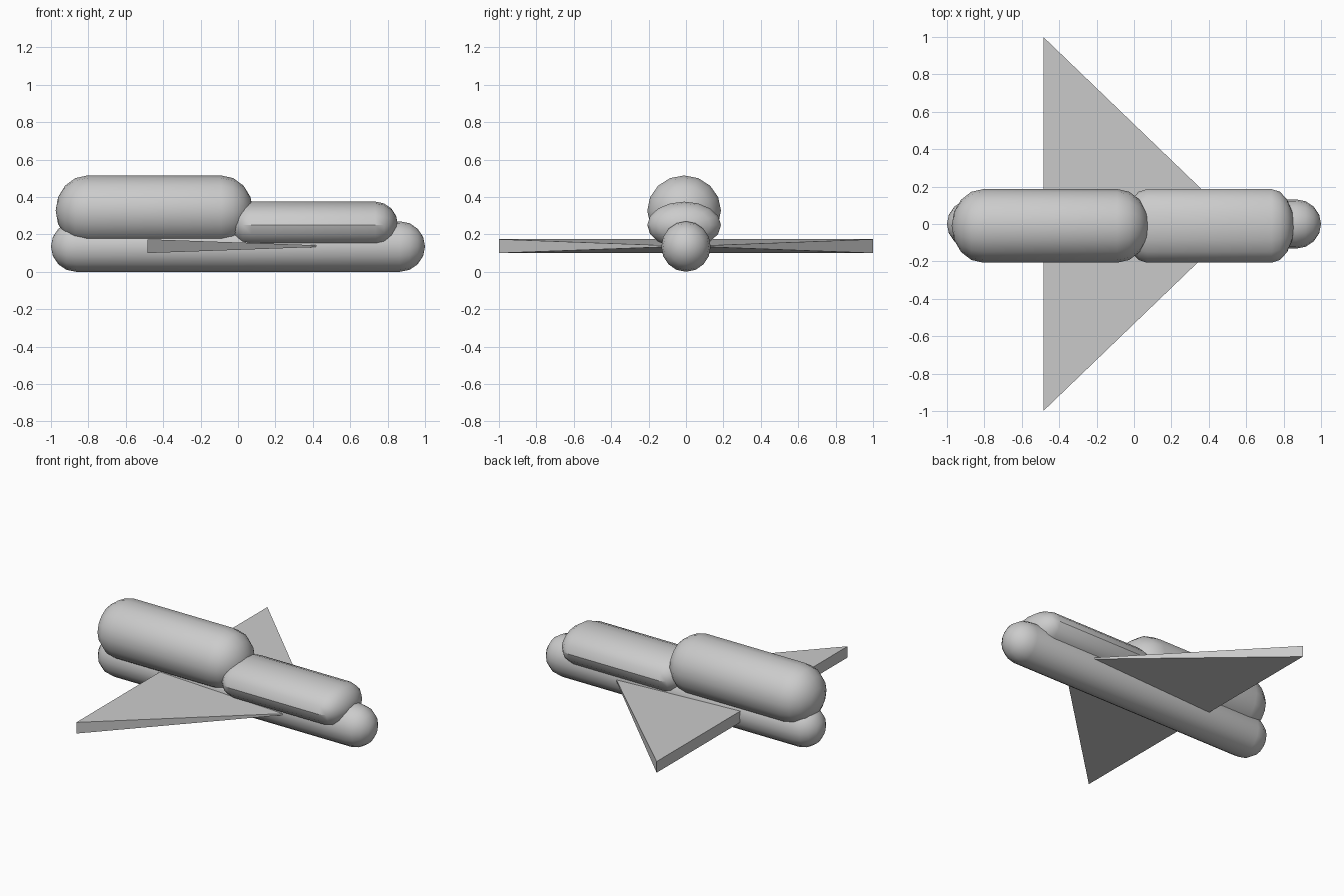
import bpy, bmesh, math
from mathutils import Matrix, Vector

if "Cube" in bpy.data.objects:
    bpy.data.objects.remove(bpy.data.objects["Cube"])

grey = bpy.data.materials.new("plain_grey")
grey.use_nodes = True
colour = (0.6, 0.6, 0.6, 1)
grey.diffuse_color = colour
grey.node_tree.nodes["Principled BSDF"].inputs["Base Color"].default_value = colour


def add_object(name, bm, smooth):
    bmesh.ops.recalc_face_normals(bm, faces=bm.faces)
    mesh = bpy.data.meshes.new(name)
    bm.to_mesh(mesh)
    bm.free()
    mesh.materials.append(grey)
    obj = bpy.data.objects.new(name, mesh)
    bpy.context.collection.objects.link(obj)
    if smooth:
        bpy.ops.object.select_all(action='DESELECT')
        obj.select_set(True)
        bpy.context.view_layer.objects.active = obj
        bpy.ops.object.shade_smooth_by_angle(angle=math.radians(30))
    return obj


def capsule(name, x0, x1, cap, ry, rz, y, z, sides=16, steps=4):
    """Rounded tube along x, lofted from rings and closed by two poles."""
    bm = bmesh.new()
    angles = [i * math.pi / 2 / steps for i in range(1, steps + 1)]
    stations = [(x0 + cap * (1 - math.cos(a)), math.sin(a)) for a in angles]
    stations += [(x1 - cap * (1 - math.cos(a)), math.sin(a)) for a in reversed(angles)]
    rings = []
    for x, s in stations:
        ring = []
        for k in range(sides):
            t = 2 * math.pi * k / sides
            ring.append(bm.verts.new((x, y + ry * s * math.cos(t), z + rz * s * math.sin(t))))
        rings.append(ring)
    poles = [bm.verts.new((x0, y, z)), bm.verts.new((x1, y, z))]
    for k in range(sides):
        n = (k + 1) % sides
        for a, b in zip(rings, rings[1:]):
            bm.faces.new((a[k], a[n], b[n], b[k]))
        for pole, ring in zip(poles, (rings[0], rings[-1])):
            bm.faces.new((pole, ring[k], ring[n]))
    return add_object(name, bm, True)


# Fuselage and the two stacked pods
capsule("lower_body", -1.0, 1.0, 0.135, 0.132, 0.135, 0, 0.135)
capsule("rear_pod", -0.975, 0.08, 0.17, 0.197, 0.188, -0.01, 0.327)
capsule("front_pod", -0.05, 0.855, 0.12, 0.197, 0.125, -0.01, 0.25)

# Delta wing: a wide, thin pyramid tapering forward to a point
bm = bmesh.new()
base = [bm.verts.new((-0.485, sy, 0.137 + sz * 0.037))
        for sy, sz in ((-1, -1), (1, -1), (1, 1), (-1, 1))]
nose = bm.verts.new((0.555, 0, 0.137))
bm.faces.new(base)
for i in range(4):
    bm.faces.new((base[i], base[(i + 1) % 4], nose))
add_object("delta_wing", bm, False)
